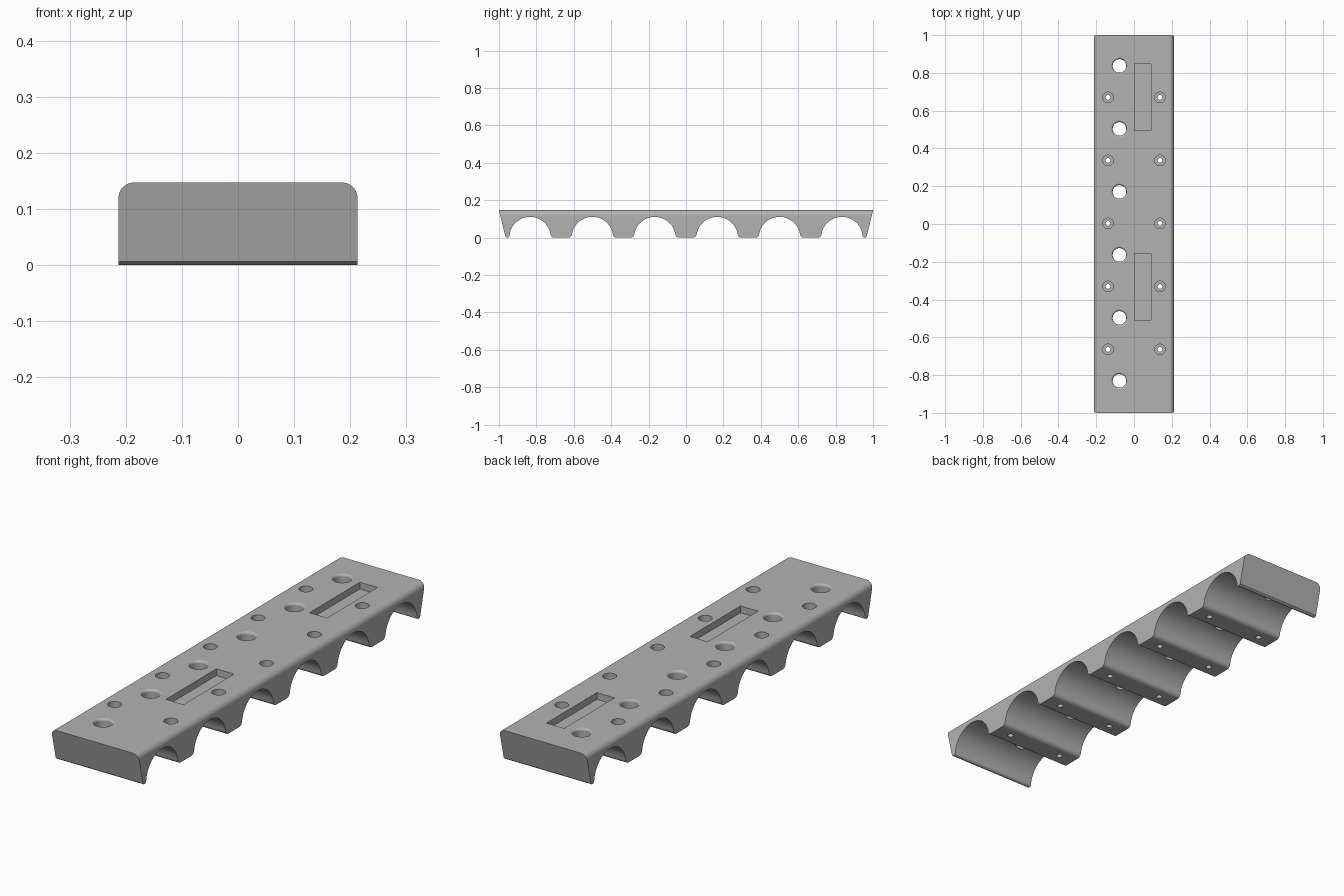
import bpy, bmesh
from math import sin, cos, pi, atan2, sqrt
from mathutils import Matrix

HALF_W, TOP, PITCH = 0.213, 0.147, 0.3335
ARCH_R, FOOT_R, TIP_R = 0.111, 0.02, 0.011

cube = bpy.data.objects.get("Cube")
if cube:
    bpy.data.objects.remove(cube, do_unlink=True)

grey = bpy.data.materials.new("grey plastic")
colour = (0.45, 0.45, 0.45, 1)
grey.use_nodes = True
grey.diffuse_color = colour
grey.node_tree.nodes["Principled BSDF"].inputs["Base Color"].default_value = colour


def make_object(name, bm):
    bmesh.ops.recalc_face_normals(bm, faces=bm.faces)
    mesh = bpy.data.meshes.new(name)
    bm.to_mesh(mesh)
    bm.free()
    mesh.materials.append(grey)
    obj = bpy.data.objects.new(name, mesh)
    bpy.context.collection.objects.link(obj)
    return obj


def arc(cx, cy, r, start, end, n):
    return [(cx + r * cos(start + (end - start) * i / n),
             cy + r * sin(start + (end - start) * i / n)) for i in range(n + 1)]


def foot(centre, side, r):
    """Rounded corner from an arch wall down to the flat of a leg."""
    d = sqrt((ARCH_R + r) ** 2 - r * r)
    a = atan2(r, d)
    pts = arc(d, r, r, pi + a, 1.5 * pi, 8)
    return a, [(centre + side * y, z) for y, z in pts]


# Side profile: six arches separated by rounded legs, sloped ends
profile = [(-1, TOP), (-0.966, 0.006), (-0.961, 0.0015)]
for i in range(6):
    c = (i - 2.5) * PITCH
    a0, left = foot(c, -1, TIP_R if i == 0 else FOOT_R)
    a1, right = foot(c, 1, TIP_R if i == 5 else FOOT_R)
    profile += left[::-1]
    profile += arc(c, 0, ARCH_R, pi - a0, a1, 40)[1:-1]
    profile += right
profile += [(0.961, 0.0015), (0.966, 0.006), (1, TOP)]

# Rack body, extruded across its width with rounded long edges
bm = bmesh.new()
face = bm.faces.new([bm.verts.new((-HALF_W, y, z)) for y, z in profile])
ext = bmesh.ops.extrude_face_region(bm, geom=[face])["geom"]
bmesh.ops.translate(bm, vec=(2 * HALF_W, 0, 0),
                    verts=[v for v in ext if isinstance(v, bmesh.types.BMVert)])
long_edges = [e for e in bm.edges
              if all(v.co.z > TOP - 0.001 for v in e.verts)
              and abs(e.verts[0].co.y - e.verts[1].co.y) > 1]
bmesh.ops.bevel(bm, geom=long_edges, offset=0.028, segments=8,
                profile=0.5, affect="EDGES")
body = make_object("rack_body", bm)


# Cutter for all holes and pockets
def lathe(bm, x, y, pts, steps=40):
    verts = [bm.verts.new((x + r, y, z)) for r, z in pts]
    edges = [bm.edges.new(p) for p in zip(verts, verts[1:])]
    made = bmesh.ops.spin(bm, geom=verts + edges, cent=(x, y, 0), axis=(0, 0, 1),
                          angle=2 * pi, steps=steps, use_merge=True)
    return made


above = TOP + 0.02
lip, big_r = 0.011, 0.036
finger_hole = [(0, above), (big_r + lip, above)]
finger_hole += arc(big_r + lip, TOP - lip + 0.0003, lip, pi / 2, pi, 6)
finger_hole += [(big_r, 0.06), (0, 0.06)]
screw_hole = [(0, above), (0.028, above), (0.028, 0.075),
              (0.0125, 0.075), (0.0125, -0.02), (0, -0.02)]

bm = bmesh.new()
for i in range(6):
    lathe(bm, -0.077, (i - 2.5) * PITCH + 0.003, finger_hole)
for i in range(5):
    for x in (-0.1375, 0.1375):
        lathe(bm, x, (i - 2) * PITCH + 0.003, screw_hole, 32)
for y in (-0.331, 0.67):
    depth = 0.03
    bmesh.ops.create_cube(bm, size=1, matrix=Matrix.Translation((0.046, y, TOP))
                          @ Matrix.Diagonal((0.086, 0.352, 2 * depth, 1)))
bmesh.ops.remove_doubles(bm, verts=bm.verts, dist=0.00005)
cutter = make_object("hole_cutter", bm)
cutter.hide_render = True

cut = body.modifiers.new("holes", "BOOLEAN")
cut.operation, cut.solver, cut.object = "DIFFERENCE", "EXACT", cutter
bpy.ops.object.select_all(action="DESELECT")
bpy.context.view_layer.objects.active = body
body.select_set(True)
bpy.ops.object.modifier_apply(modifier=cut.name)
bpy.data.objects.remove(cutter, do_unlink=True)

# Smooth curves, crisp edges
bpy.ops.object.shade_smooth_by_angle(angle=pi / 6)
weighted = body.modifiers.new("even shading", "WEIGHTED_NORMAL")
weighted.keep_sharp = True
